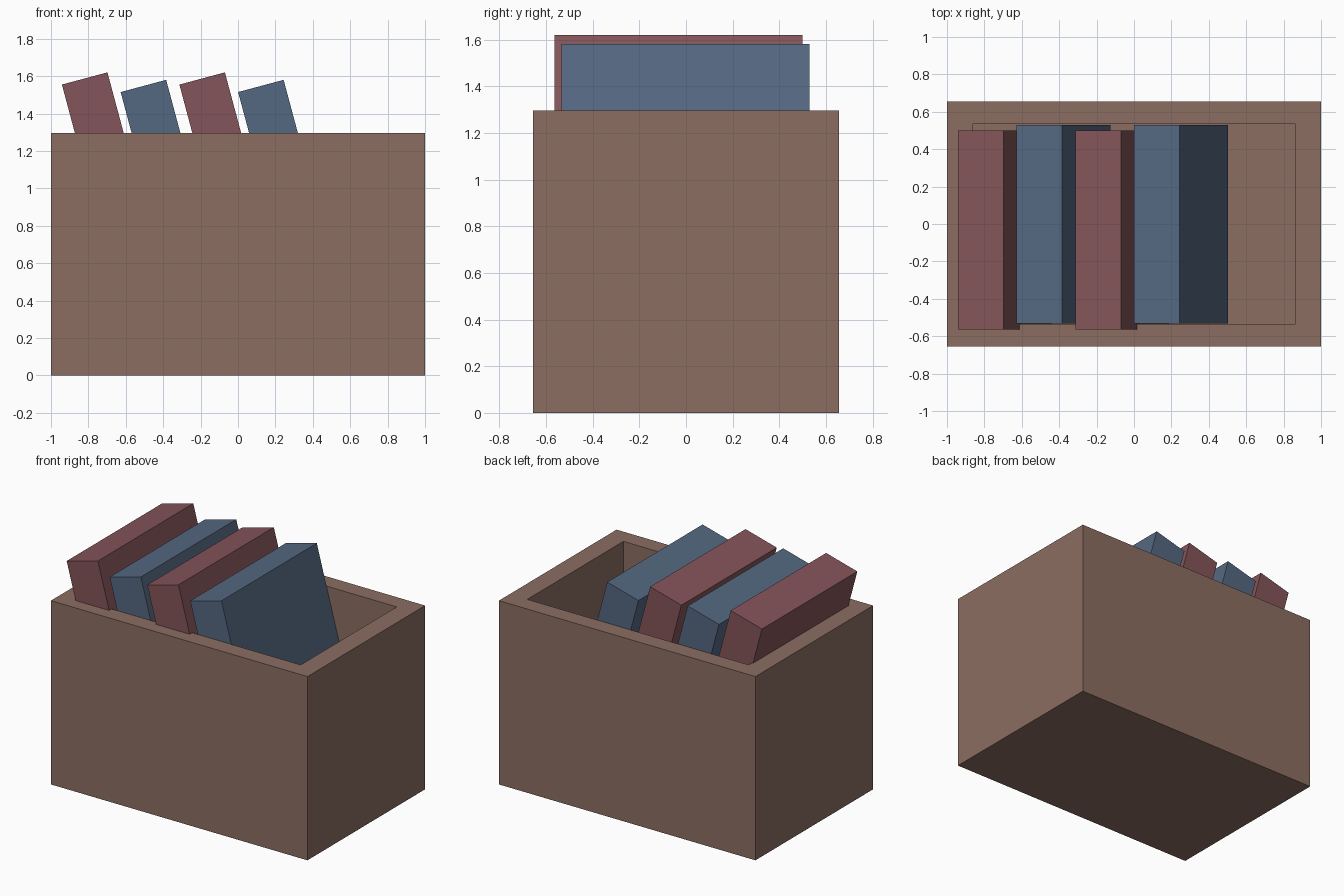
import bpy, bmesh, math
from mathutils import Matrix

if "Cube" in bpy.data.objects:
    bpy.data.objects.remove(bpy.data.objects["Cube"])


def material(name, rgb):
    m = bpy.data.materials.new(name)
    m.diffuse_color = (*rgb, 1)
    m.use_nodes = True
    m.node_tree.nodes["Principled BSDF"].inputs["Base Color"].default_value = m.diffuse_color
    return m


BROWN = material("brown_board", (0.26, 0.155, 0.12))
RED = material("red_cover", (0.23, 0.09, 0.10))
BLUE = material("blue_cover", (0.09, 0.14, 0.22))


def finish(name, bm, mat):
    bmesh.ops.recalc_face_normals(bm, faces=bm.faces)
    mesh = bpy.data.meshes.new(name)
    bm.to_mesh(mesh)
    bm.free()
    mesh.materials.append(mat)
    obj = bpy.data.objects.new(name, mesh)
    bpy.context.collection.objects.link(obj)
    return obj


def block(bm, size, centre):
    return bmesh.ops.create_cube(bm, size=1, matrix=Matrix.Translation(centre)
                                 @ Matrix.Diagonal((*size, 1)))["verts"]


# Open box: the top face is split into a rim, then pushed down to the floor
L, W, H = 2.0, 1.31, 1.295
IN_X, IN_Y, FLOOR = 0.863, 0.535, 0.13
bm = bmesh.new()
block(bm, (L, W, H), (0, 0, H / 2))
bm.normal_update()
top = next(f for f in bm.faces if f.normal.z > 0.9)
inner = bmesh.ops.inset_individual(bm, faces=[top], thickness=0.1)
for v in top.verts:
    v.co.x = math.copysign(IN_X, v.co.x)
    v.co.y = math.copysign(IN_Y, v.co.y)
well = bmesh.ops.extrude_discrete_faces(bm, faces=[top])["faces"][0]
for v in well.verts:
    v.co.z = FLOOR
finish("open_box", bm, BROWN)

# Row of leaning slabs, alternating colour, height and depth offset
TILT = math.radians(-15)
for i in range(4):
    red = i % 2 == 0
    bm = bmesh.new()
    block(bm, (0.252, 1.062, 0.995), (0, 0, 0))
    obj = finish(f"leaning_book_{i + 1}", bm, RED if red else BLUE)
    obj.rotation_euler.y = TILT
    obj.location = (-0.691 + 0.314 * i,
                    -0.032 if red else -0.002,
                    1.107 if red else 1.067)
